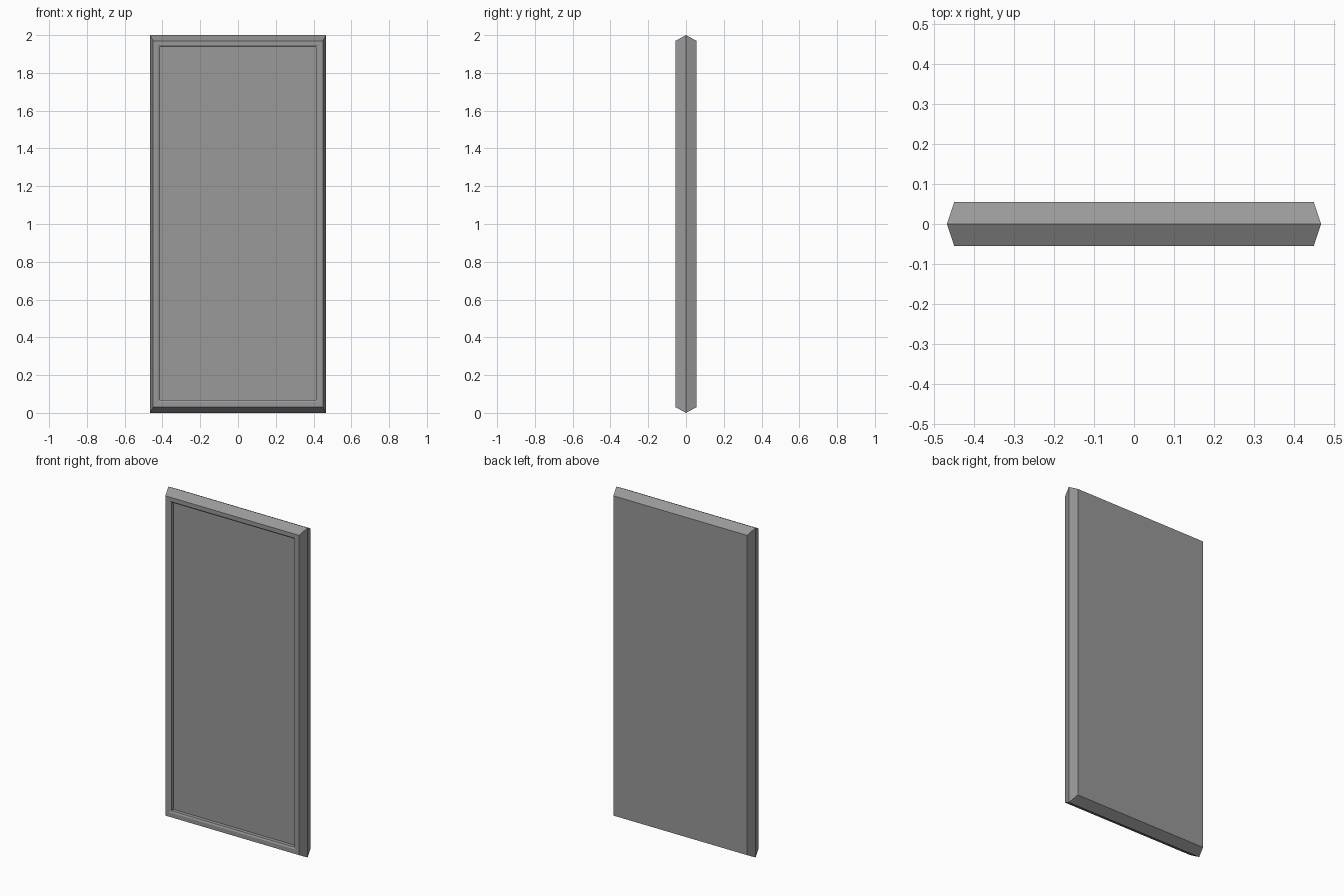
import bpy, bmesh

if "Cube" in bpy.data.objects:
    bpy.data.objects.remove(bpy.data.objects["Cube"])

# Rings from front recess, around the bevelled edge, to the back: (half width, bottom z, top z, y)
RINGS = [
    (0.412, 0.068, 1.937, -0.030),  # recessed panel
    (0.413, 0.067, 1.938, -0.050),  # foot of the lip chamfer
    (0.425, 0.057, 1.948, -0.055),  # inner lip of the rim
    (0.449, 0.03, 1.97, -0.055),    # outer edge of the rim
    (0.467, 0.0, 2.0, 0.0),         # ridge around the middle
    (0.449, 0.03, 1.97, 0.055),     # back edge
]

bm = bmesh.new()
loops = [[bm.verts.new(p) for p in ((-w, y, lo), (w, y, lo), (w, y, hi), (-w, y, hi))]
         for w, lo, hi, y in RINGS]

# Walls between neighbouring rings
for a, b in zip(loops, loops[1:]):
    for i in range(4):
        j = (i + 1) % 4
        bm.faces.new((a[i], a[j], b[j], b[i]))

# Panel face and flat back
bm.faces.new(loops[0])
bm.faces.new(loops[-1])
bmesh.ops.recalc_face_normals(bm, faces=bm.faces)

mesh = bpy.data.meshes.new("framed_panel")
bm.to_mesh(mesh)
bm.free()

# Dark grey finish
mat = bpy.data.materials.new("dark_grey")
mat.diffuse_color = (0.32, 0.32, 0.32, 1)
mat.use_nodes = True
mat.node_tree.nodes["Principled BSDF"].inputs["Base Color"].default_value = mat.diffuse_color
mesh.materials.append(mat)
bpy.context.collection.objects.link(bpy.data.objects.new("framed_panel", mesh))
